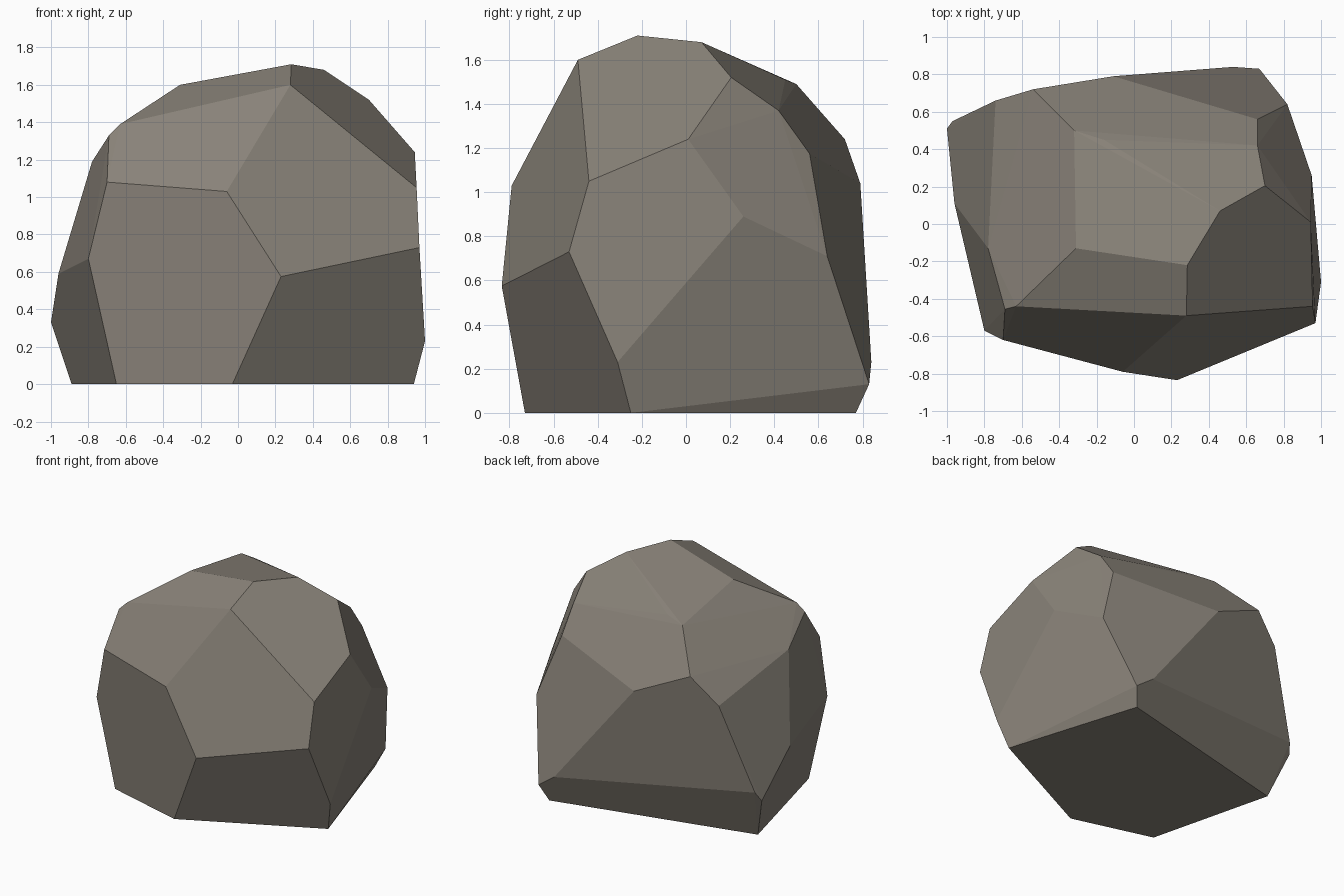
import bpy, bmesh
from math import radians

if "Cube" in bpy.data.objects:
    bpy.data.objects.remove(bpy.data.objects["Cube"])

# Corner points of the faceted boulder, grouped by height
base = [(-.89, .40, 0), (-.65, -.56, 0), (-.03, -.73, 0), (.94, -.25, 0), (.62, .77, 0)]
low = [(1.0, -.31, .23), (.67, .83, .13), (.53, .84, .23), (-1.0, .51, .33),
       (-.97, .55, .40), (-.96, .11, .59), (-.80, -.57, .67), (.23, -.835, .575)]
middle = [(.97, -.53, .73), (.82, .64, .71), (.95, .26, .89), (-.06, -.79, 1.03),
          (-.70, -.62, 1.08), (.955, -.44, 1.05), (-.11, .79, 1.04), (-.74, .66, 1.045)]
shoulder = [(.945, .01, 1.24), (.66, .56, 1.175), (-.54, .72, 1.24), (-.78, -.13, 1.19),
            (-.69, -.455, 1.33), (-.63, -.44, 1.39), (.66, .42, 1.37)]
crown = [(-.32, .50, 1.49), (-.16, .45, 1.51), (.70, .205, 1.52), (.28, -.49, 1.60),
         (-.31, -.13, 1.60), (.46, .07, 1.68), (.285, -.22, 1.71)]

# Wrap the points in a convex hull and merge coplanar triangles into flat facets
bm = bmesh.new()
for p in base + low + middle + shoulder + crown:
    bm.verts.new(p)
hull = bmesh.ops.convex_hull(bm, input=bm.verts[:])
inner = {g for g in hull["geom_interior"] + hull["geom_unused"]
         if isinstance(g, bmesh.types.BMVert)}
bmesh.ops.delete(bm, geom=list(inner), context='VERTS')
bmesh.ops.dissolve_limit(bm, angle_limit=radians(3), verts=bm.verts[:], edges=bm.edges[:])
bmesh.ops.recalc_face_normals(bm, faces=bm.faces[:])

mesh = bpy.data.meshes.new("boulder")
bm.to_mesh(mesh)
bm.free()
boulder = bpy.data.objects.new("boulder", mesh)
bpy.context.collection.objects.link(boulder)

# Warm grey stone
stone = bpy.data.materials.new("stone")
stone.diffuse_color = (.25, .225, .19, 1)
stone.use_nodes = True
stone.node_tree.nodes["Principled BSDF"].inputs["Base Color"].default_value = stone.diffuse_color
mesh.materials.append(stone)
